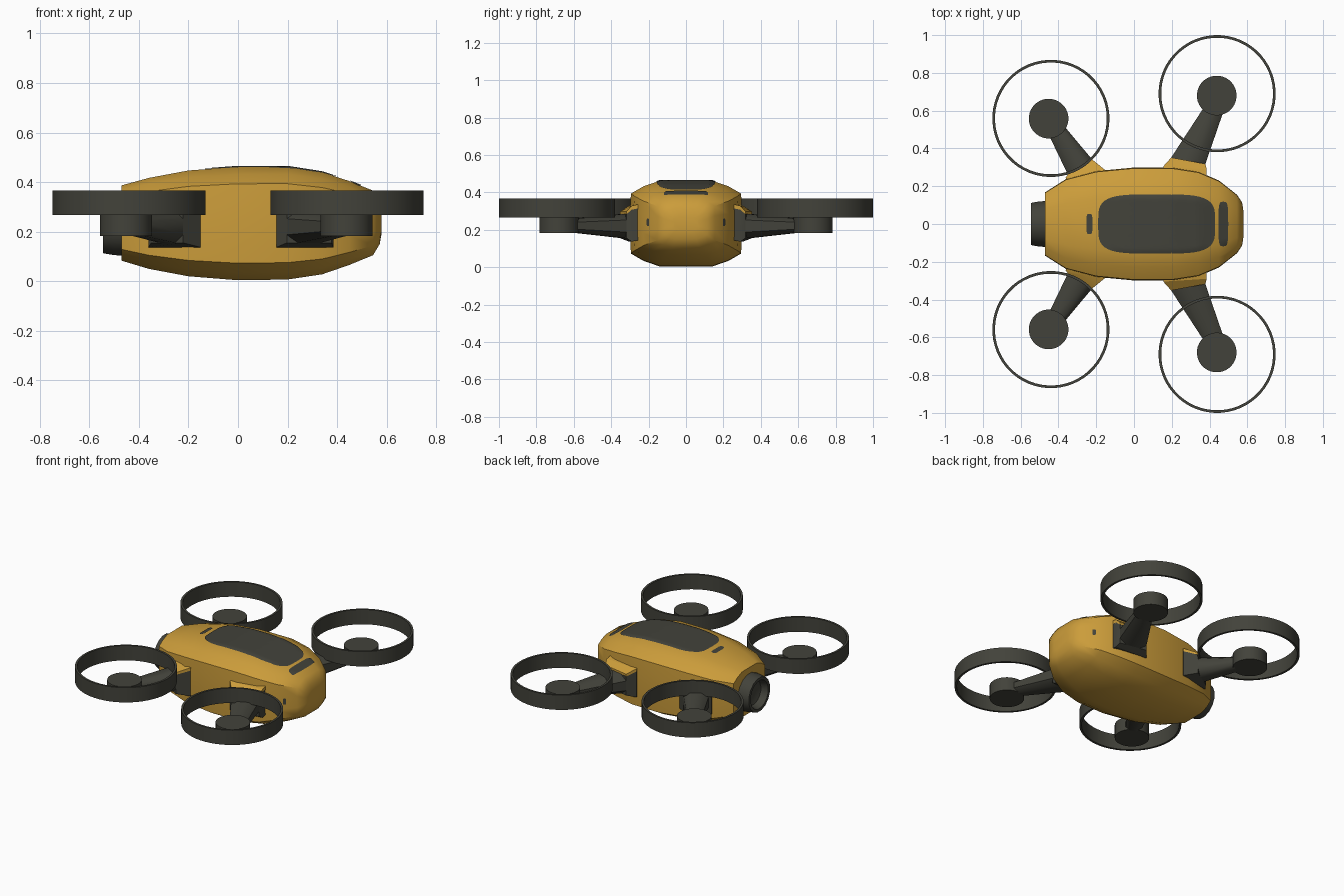
import bpy, bmesh, math
from mathutils import Vector
from mathutils.bvhtree import BVHTree

if "Cube" in bpy.data.objects:
    bpy.data.objects.remove(bpy.data.objects["Cube"])


def material(name, rgb):
    m = bpy.data.materials.new(name)
    m.diffuse_color = (*rgb, 1)
    m.use_nodes = True
    m.node_tree.nodes["Principled BSDF"].inputs["Base Color"].default_value = m.diffuse_color
    return m


YELLOW = material("amber_yellow", (0.60, 0.335, 0.043))
DARK = material("charcoal", (0.055, 0.055, 0.043))


def finish(name, bm, mat, angle=40):
    bmesh.ops.recalc_face_normals(bm, faces=bm.faces)
    me = bpy.data.meshes.new(name)
    bm.to_mesh(me)
    bm.free()
    ob = bpy.data.objects.new(name, me)
    bpy.context.collection.objects.link(ob)
    me.materials.append(mat)
    bpy.ops.object.select_all(action='DESELECT')
    ob.select_set(True)
    bpy.context.view_layer.objects.active = ob
    bpy.ops.object.shade_smooth_by_angle(angle=math.radians(angle))
    return ob


def loft(rings, caps=True, closed=False):
    """Skin a list of point rings."""
    bm = bmesh.new()
    vs = [[bm.verts.new(p) for p in r] for r in rings]
    n = len(vs[0])
    pairs = list(zip(vs, vs[1:])) + ([(vs[-1], vs[0])] if closed else [])
    for a, b in pairs:
        for i in range(n):
            j = (i + 1) % n
            bm.faces.new((a[i], a[j], b[j], b[i]))
    if caps and not closed:
        bm.faces.new(vs[0])
        bm.faces.new(vs[-1])
    return bm


def turned(profile, centre, axis='z', sides=48, closed=False):
    """Revolve (radius, height) points about z or x."""
    c = Vector(centre)
    rings = []
    for r, h in profile:
        ring = []
        for i in range(sides):
            t = 2 * math.pi * (i + 0.5) / sides
            u, v = r * math.cos(t), r * math.sin(t)
            ring.append(c + (Vector((u, v, h)) if axis == 'z' else Vector((h, u, v))))
        rings.append(ring)
    return loft(rings, True, closed)


# fuselage: x, half width, top z, bottom z
stations = [(-0.47, 0.168, 0.387, 0.083), (-0.36, 0.238, 0.417, 0.050),
            (-0.20, 0.280, 0.447, 0.020), (0.0, 0.299, 0.462, 0.004),
            (0.20, 0.299, 0.462, 0.007), (0.34, 0.277, 0.440, 0.028),
            (0.45, 0.230, 0.404, 0.066), (0.545, 0.155, 0.366, 0.105),
            (0.572, 0.115, 0.315, 0.150), (0.58, 0.065, 0.270, 0.195)]
quarter = [(1.0, 0.30), (0.985, 0.70), (0.76, 0.87), (0.47, 1.0)]
section = (quarter + [(-a, b) for a, b in reversed(quarter)])
section += [(-a, -b) for a, b in section]
rings = []
for x, w, zt, zb in stations:
    mid, half = (zt + zb) / 2, (zt - zb) / 2
    rings.append([(x, a * w, mid + b * half) for a, b in section])
body_bm = loft(rings)
bmesh.ops.recalc_face_normals(body_bm, faces=body_bm.faces)
tree = BVHTree.FromBMesh(body_bm)
finish("fuselage", body_bm, YELLOW, 38)


def patch(name, centre, u, v, power=4, rows=12, sides=48):
    """Thin rounded panel projected onto the fuselage along -(u x v)."""
    c, u, v = Vector(centre), Vector(u), Vector(v)
    d = -u.cross(v).normalized()
    bm = bmesh.new()

    def drop(p):
        hit, nor, _, _ = tree.ray_cast(p - d, d)
        return bm.verts.new((hit if hit else p) - d * 0.004)
    mid = drop(c)
    prev = None
    for k in range(1, rows + 1):
        ring = []
        for i in range(sides):
            t = 2 * math.pi * i / sides
            ct, st = math.cos(t), math.sin(t)
            a = math.copysign(abs(ct) ** (2 / power), ct) * k / rows
            b = math.copysign(abs(st) ** (2 / power), st) * k / rows
            ring.append(drop(c + u * a + v * b))
        for i in range(sides):
            j = (i + 1) % sides
            if prev:
                bm.faces.new((prev[i], ring[i], ring[j], prev[j]))
            else:
                bm.faces.new((mid, ring[i], ring[j]))
        prev = ring
    ob = finish(name, bm, DARK, 40)
    # make sure the panel faces outwards
    if sum((p.normal.dot(d) for p in ob.data.polygons)) > 0:
        ob.data.flip_normals()


# dark panels: canopy, front screen, rear vent, nose slits
patch("canopy_panel", (0.12, 0, 0.3), (0.31, 0, 0), (0, 0.157, 0))
patch("front_screen", (0.473, 0, 0.3), (0.026, 0, 0), (0, 0.118, 0), 4, 6)
patch("rear_vent", (-0.236, 0, 0.3), (0.016, 0, 0), (0, 0.054, 0), 4, 4)
for s, side in ((1, "left"), (-1, "right")):
    patch("nose_slit_" + side, (0.4, 0.204 * s, 0.24), (0, 0.006, 0), (0, 0, 0.02), 6, 3, 24)

# tail nozzle with recessed lens
finish("tail_nozzle", turned([(0.125, -0.44), (0.122, -0.50), (0.114, -0.545), (0.094, -0.545),
                              (0.08, -0.50), (0.05, -0.49)], (0, 0, 0.225), 'x', 16), DARK, 30)


def rect(a, b, z0, z1, s):
    return [(a[0], s * a[1], z0), (b[0], s * b[1], z0), (b[0], s * b[1], z1), (a[0], s * a[1], z1)]


def soft_rect(a, b, z0, z1, s, c=0.25):
    """Chamfered version of rect for the arm tubes."""
    pts = []
    for f, g in ((c, 0), (1 - c, 0), (1, c), (1, 1 - c), (1 - c, 1), (c, 1), (0, 1 - c), (0, c)):
        pts.append((a[0] + (b[0] - a[0]) * f, s * (a[1] + (b[1] - a[1]) * f), z0 + (z1 - z0) * g))
    return pts


# per rotor: ring centre, hub centre, socket base / mouth edges, arm start / end edges
rotors = {
    "front": dict(ring=(0.44, 0.69), hub=(0.438, 0.68),
                  base=((0.16, 0.22), (0.38, 0.22)), mouth=((0.155, 0.305), (0.385, 0.29)),
                  lip=((0.197, 0.352), (0.378, 0.318)), end=((0.375, 0.625), (0.475, 0.60))),
    "rear": dict(ring=(-0.44, 0.559), hub=(-0.452, 0.558),
                 base=((-0.34, 0.18), (-0.16, 0.22)), mouth=((-0.362, 0.245), (-0.152, 0.285)),
                 lip=((-0.35, 0.262), (-0.222, 0.342)), end=((-0.46, 0.49), (-0.375, 0.525))),
}
for end, r in rotors.items():
    for s, side in ((1, "left"), (-1, "right")):
        tag = f"{end}_{side}"
        # guard ring and motor hub
        finish("guard_ring_" + tag, turned([(0.31, 0.267), (0.31, 0.366), (0.296, 0.366), (0.296, 0.267)],
               (r["ring"][0], s * r["ring"][1], 0), sides=56, closed=True), DARK)
        finish("motor_hub_" + tag, turned([(0.105, 0.183), (0.105, 0.272)],
               (r["hub"][0], s * r["hub"][1], 0), sides=32), DARK)
        # square socket flaring into the arm
        finish("arm_socket_" + tag, loft([rect(*r["base"], 0.15, 0.32, s), rect(*r["mouth"], 0.137, 0.308, s),
                                          rect(*r["lip"], 0.155, 0.283, s)]), DARK, 25)
        finish("arm_" + tag, loft([soft_rect(*r["lip"], 0.155, 0.285, s),
                                   soft_rect(*r["end"], 0.186, 0.258, s)]), DARK, 50)
        # yellow fairing plate over the socket
        finish("arm_fairing_" + tag, loft([rect(*r["base"], 0.315, 0.345, s), rect(*r["mouth"], 0.305, 0.328, s),
                                           rect(*r["lip"], 0.284, 0.298, s)]), YELLOW, 25)
